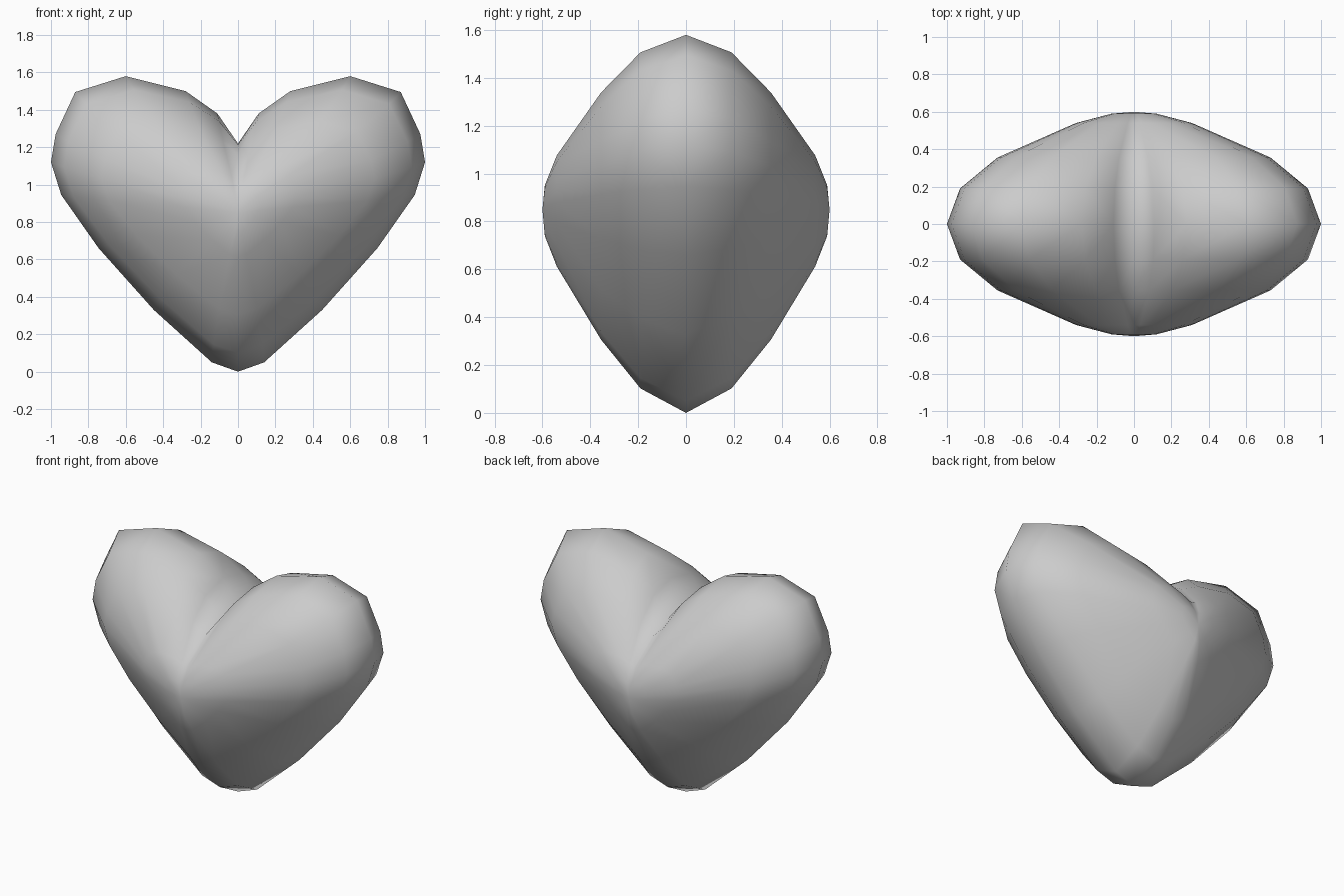
import bpy
import bmesh

if "Cube" in bpy.data.objects:
    bpy.data.objects.remove(bpy.data.objects["Cube"])

# Right half of the heart outline: x, z, and z of a softened (filled cleft) outline
HALF = [
    (0.14, 0.05, 0.05), (0.45, 0.33, 0.33), (0.745, 0.66, 0.66),
    (0.945, 0.945, 0.945), (1.0, 1.12, 1.12), (0.975, 1.27, 1.27),
    (0.87, 1.495, 1.495), (0.6, 1.58, 1.58), (0.28, 1.5, 1.56),
    (0.11, 1.38, 1.50),
]
TIP, CLEFT = (0.0, 0.0, 0.0), (0.0, 1.22, 1.48)
OUTLINE = [TIP] + HALF + [CLEFT] + [(-x, z, s) for x, z, s in reversed(HALF)]

# Depth layers: y, width scale, upper scale, lower scale, cleft softening
LAYERS = [
    (0.0, 1.0, 1.0, 1.0, 0.0),
    (0.19, 0.93, 0.90, 0.88, 0.13),
    (0.355, 0.73, 0.67, 0.64, 0.35),
    (0.54, 0.31, 0.31, 0.28, 0.8),
    (0.59, 0.12, 0.14, 0.13, 1.0),
]
MID_Z = 0.85


def add_ring(bm, side, layer):
    y, wide, up, down, soft = layer
    ring = []
    for x, z, full in OUTLINE:
        h = z + (full - z) * soft - MID_Z
        ring.append(bm.verts.new((x * wide, side * y, MID_Z + h * (up if h > 0 else down))))
    return ring


bm = bmesh.new()
rim = add_ring(bm, 1, LAYERS[0])
n = len(rim)

# Front and back halves grow from the shared rim to a central pole
for side in (-1, 1):
    previous = rim
    for layer in LAYERS[1:]:
        ring = add_ring(bm, side, layer)
        for i in range(n):
            j = (i + 1) % n
            bm.faces.new((previous[i], previous[j], ring[j], ring[i]))
        previous = ring
    pole = bm.verts.new((0, side * 0.6, MID_Z))
    for i in range(n):
        bm.faces.new((previous[i], previous[(i + 1) % n], pole))

bmesh.ops.recalc_face_normals(bm, faces=bm.faces[:])
for face in bm.faces:
    face.smooth = True

mesh = bpy.data.meshes.new("heart")
bm.to_mesh(mesh)
bm.free()
heart = bpy.data.objects.new("heart", mesh)
bpy.context.collection.objects.link(heart)
